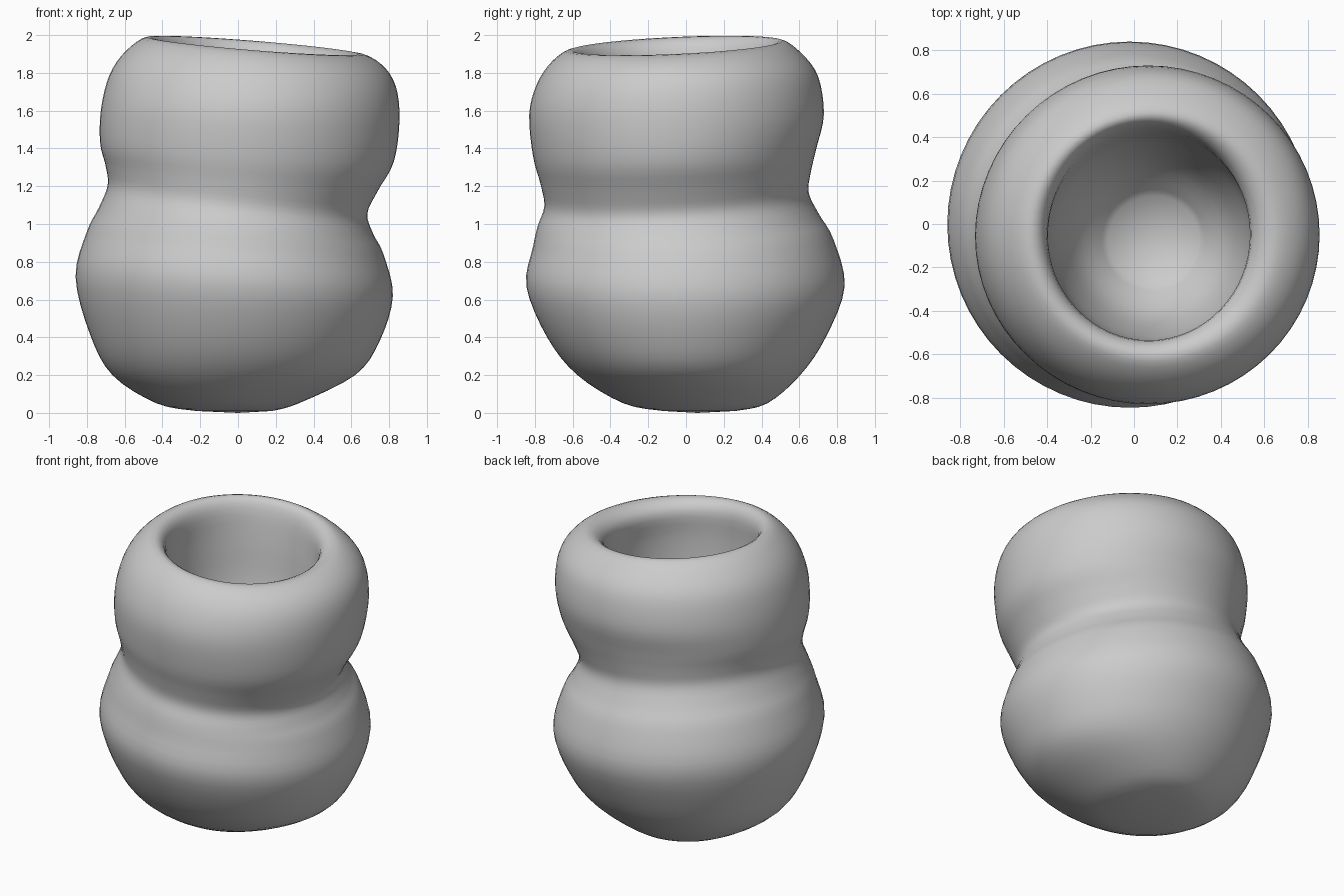
import bpy, bmesh, math
from mathutils import Vector

if "Cube" in bpy.data.objects:
    bpy.data.objects.remove(bpy.data.objects["Cube"])

# Pot cross-sections: mid height, tilt to left, tilt to back, left x, right x, front y, back y
RINGS = [
    (0.01, 0, 0, -.22, .18, -.12, .26),
    (0.05, 0, 0, -.43, .32, -.33, .43),
    (0.20, 0, 0, -.665, .62, -.575, .605),
    (0.40, .02, 0, -.785, .75, -.735, .74),
    (0.67, .05, 0, -.86, .82, -.845, .84),
    (0.90, .06, .02, -.80, .77, -.81, .78),
    (1.02, .07, .03, -.735, .715, -.785, .705),
    (1.13, .075, .035, -.69, .685, -.75, .65),
    (1.24, .065, .03, -.70, .74, -.77, .66),
    (1.38, .05, .02, -.73, .825, -.81, .69),
    (1.58, .03, 0, -.725, .855, -.83, .73),
    (1.76, .03, .02, -.68, .835, -.79, .70),
    (1.88, .035, .02, -.595, .76, -.71, .615),
    (1.945, .045, .025, -.48, .64, -.61, .51),
    (1.88, .045, .025, -.405, .54, -.54, .45),
    (1.68, .03, .02, -.395, .545, -.54, .415),
    (1.40, 0, 0, -.37, .53, -.52, .38),
    (1.10, 0, 0, -.27, .44, -.43, .28),
    (0.92, 0, 0, -.12, .30, -.28, .13),
]
STEPS, SEGS = 4, 64


def catmull(p, t):
    a, b, c, d = p
    return 0.5 * (2 * b + (c - a) * t + (2 * a - 5 * b + 4 * c - d) * t * t
                  + (3 * b - a - 3 * c + d) * t ** 3)


def smooth_rings():
    rows, n = [Vector(r) for r in RINGS], len(RINGS)
    out = []
    for i in range(n - 1):
        p = [rows[min(max(i + k, 0), n - 1)] for k in (-1, 0, 1, 2)]
        out += [catmull(p, s / STEPS) for s in range(STEPS)]
    return out + [rows[-1]]


bm = bmesh.new()
loops = []
for z, tx, ty, xl, xr, yf, yb in smooth_rings():
    loop = []
    for k in range(SEGS):
        a = 2 * math.pi * k / SEGS
        c, s = math.cos(a), math.sin(a)
        loop.append(bm.verts.new(((xl + xr) / 2 + (xr - xl) / 2 * c,
                                  (yf + yb) / 2 + (yb - yf) / 2 * s,
                                  z - tx * c + ty * s)))
    loops.append(loop)

# Wall skin between the rings
for lo, hi in zip(loops, loops[1:]):
    for k in range(SEGS):
        j = (k + 1) % SEGS
        bm.faces.new((lo[k], lo[j], hi[j], hi[k]))

# Underside and inner floor
for loop, centre in ((loops[0], (0, .06, 0)), (loops[-1], (.09, -.08, .87))):
    pole = bm.verts.new(centre)
    for k in range(SEGS):
        bm.faces.new((loop[k], loop[(k + 1) % SEGS], pole))
bmesh.ops.recalc_face_normals(bm, faces=bm.faces)

mesh = bpy.data.meshes.new("pot")
bm.to_mesh(mesh)
bm.free()
mesh.shade_smooth()
pot = bpy.data.objects.new("pot", mesh)
bpy.context.collection.objects.link(pot)
